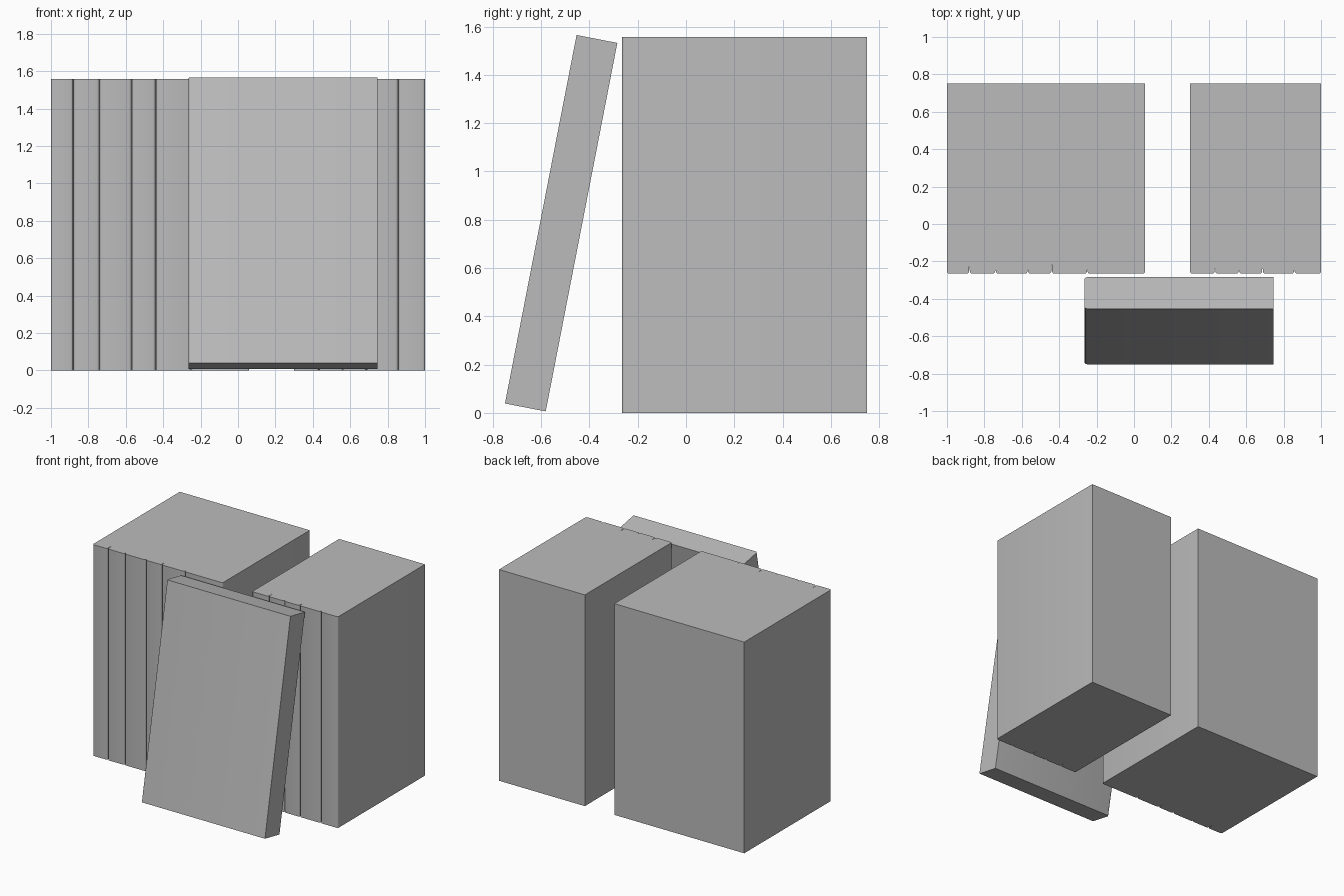
import bpy, bmesh, math
from mathutils import Matrix

cube = bpy.data.objects.get("Cube")
if cube:
    bpy.data.objects.remove(cube, do_unlink=True)

grey = bpy.data.materials.new("plain grey")
grey.use_nodes = True
COLOR = (0.5, 0.5, 0.5, 1)
grey.diffuse_color = COLOR
grey.node_tree.nodes["Principled BSDF"].inputs["Base Color"].default_value = COLOR

FRONT, BACK, HEIGHT = -0.265, 0.75, 1.557
SHALLOW, DEEP = 0.018, 0.055


def prism(name, outline, height):
    """Extrude a plan outline upwards into a solid."""
    bm = bmesh.new()
    base = bm.faces.new([bm.verts.new((x, y, 0)) for x, y in outline])
    top = bmesh.ops.extrude_face_region(bm, geom=[base])["geom"]
    verts = [v for v in top if isinstance(v, bmesh.types.BMVert)]
    bmesh.ops.translate(bm, verts=verts, vec=(0, 0, height))
    bmesh.ops.recalc_face_normals(bm, faces=bm.faces)
    mesh = bpy.data.meshes.new(name)
    bm.to_mesh(mesh)
    bm.free()
    mesh.materials.append(grey)
    obj = bpy.data.objects.new(name, mesh)
    bpy.context.collection.objects.link(obj)
    bpy.ops.object.select_all(action="DESELECT")
    obj.select_set(True)
    bpy.context.view_layer.objects.active = obj
    bpy.ops.object.shade_smooth_by_angle(angle=math.radians(35))
    return obj


def rounded(x, y, side, r=0.012, steps=3):
    """Rounded spine corner at x; side -1 is a left corner, 1 a right one."""
    arc = []
    for i in range(steps + 1):
        a = math.pi / 2 * i / steps
        arc.append((x + side * r * (math.sin(a) - 1), y + r * (1 - math.cos(a))))
    return arc if side > 0 else arc[::-1]


def book_row(name, left, right, grooves):
    """Row of books with rounded spines and grooves between them."""
    outline = [(left, BACK)] + rounded(left, FRONT, -1)
    for x, depth in grooves:
        gap = 0.002
        outline += rounded(x - gap, FRONT, 1)
        outline.append((x, FRONT + depth))
        outline += rounded(x + gap, FRONT, -1)
    outline += rounded(right, FRONT, 1) + [(right, BACK)]
    return prism(name, outline, HEIGHT)


# Two standing rows of books
book_row("right_book_row", -1.0, 0.06,
         [(-0.88, DEEP), (-0.74, SHALLOW), (-0.568, SHALLOW),
          (-0.44, DEEP), (-0.25, SHALLOW)])
book_row("left_book_row", 0.30, 1.0,
         [(0.433, DEEP), (0.562, SHALLOW), (0.687, DEEP), (0.857, SHALLOW)])

# Single book leaning back, with its spine on the right side
x0, x1, thick, r = -0.265, 0.745, 0.172, 0.014
spine = [(x0 + r * (1 - math.sin(a)), y + s * r * (1 - math.cos(a)))
         for y, s, angles in ((thick, -1, (0, 30, 60, 90)), (0, 1, (90, 60, 30, 0)))
         for a in map(math.radians, angles)]
book = prism("leaning_book", spine + [(x1, 0), (x1, thick)], 1.555)
book.matrix_world = (Matrix.Translation((0, -0.75, 0.039))
                     @ Matrix.Rotation(math.radians(-11), 4, "X"))
